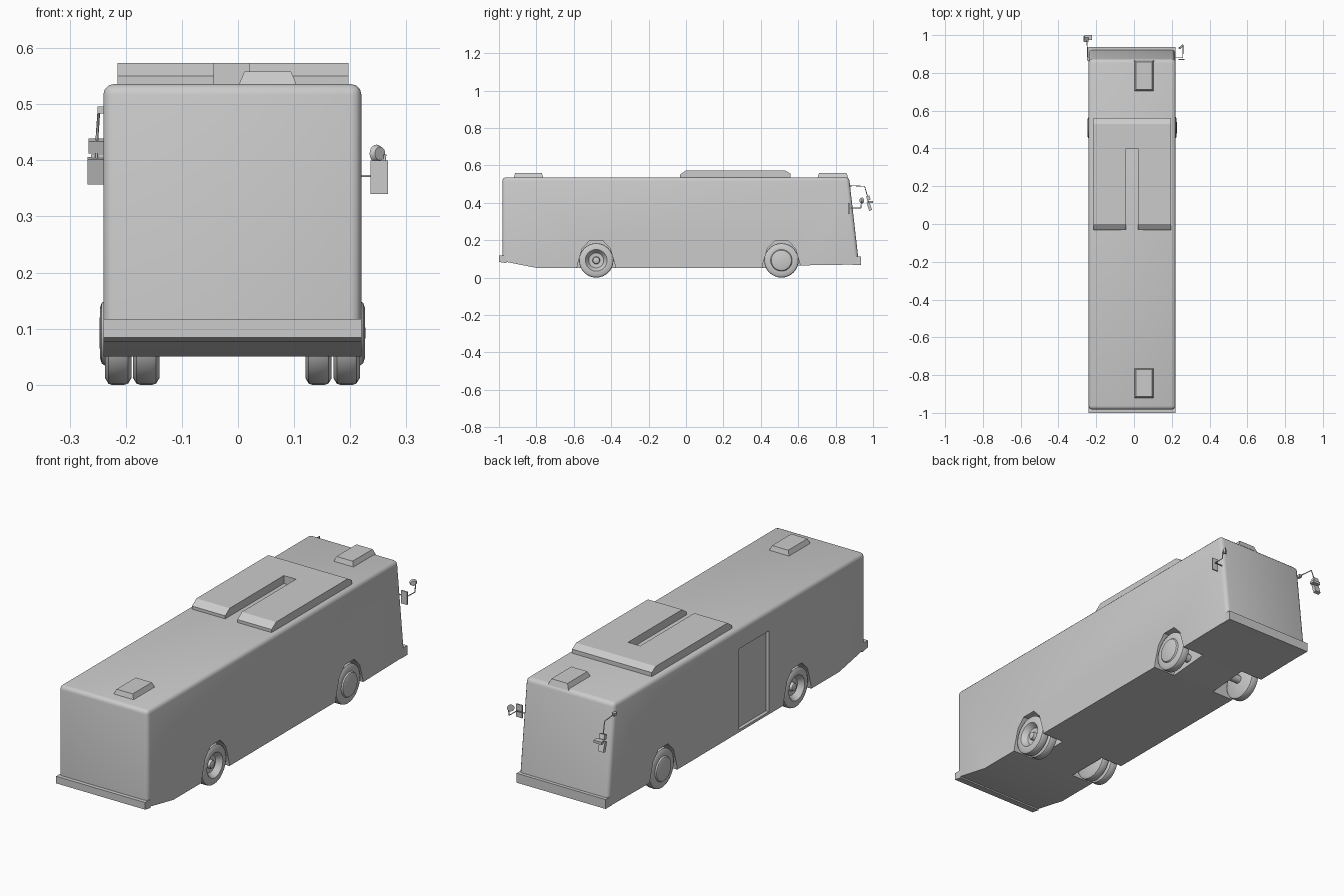
import bpy, bmesh, math
from mathutils import Vector, Matrix

cube = bpy.data.objects.get("Cube")
if cube:
    bpy.data.objects.remove(cube, do_unlink=True)

grey = bpy.data.materials.new("light_grey")
grey.use_nodes = True
COLOUR = (0.6, 0.6, 0.6, 1)
grey.diffuse_color = COLOUR
grey.node_tree.nodes["Principled BSDF"].inputs["Base Color"].default_value = COLOUR

CX, HALF = -0.01, 0.23          # body centre line and half width
REAR_AXLE, FRONT_AXLE = -0.48, 0.51
WHEEL_R = 0.092


def finish(name, bm, smooth=None):
    bmesh.ops.recalc_face_normals(bm, faces=bm.faces[:])
    mesh = bpy.data.meshes.new(name)
    bm.to_mesh(mesh)
    bm.free()
    mesh.materials.append(grey)
    ob = bpy.data.objects.new(name, mesh)
    bpy.context.collection.objects.link(ob)
    if smooth:
        activate(ob)
        bpy.ops.object.shade_smooth_by_angle(angle=math.radians(smooth))
    return ob


def activate(ob):
    bpy.ops.object.select_all(action='DESELECT')
    ob.select_set(True)
    bpy.context.view_layer.objects.active = ob


def prism_mesh(profile, x0, x1):
    """Side profile of (y, z) points extruded across x."""
    bm = bmesh.new()
    face = bm.faces.new([bm.verts.new((x0, y, z)) for y, z in profile])
    moved = bmesh.ops.extrude_face_region(bm, geom=[face])["geom"]
    bmesh.ops.translate(bm, vec=(x1 - x0, 0, 0),
                        verts=[v for v in moved if isinstance(v, bmesh.types.BMVert)])
    bmesh.ops.recalc_face_normals(bm, faces=bm.faces[:])
    return bm


def box(name, lo, hi, tilt=0):
    lo, hi = Vector(lo), Vector(hi)
    bm = bmesh.new()
    bmesh.ops.create_cube(bm, size=1)
    bmesh.ops.scale(bm, vec=hi - lo, verts=bm.verts)
    bmesh.ops.rotate(bm, matrix=Matrix.Rotation(tilt, 3, 'X'), verts=bm.verts)
    bmesh.ops.translate(bm, vec=(lo + hi) / 2, verts=bm.verts)
    return finish(name, bm)


def cut(target, cutters):
    for cutter in cutters:
        mod = target.modifiers.new("cut", 'BOOLEAN')
        mod.operation, mod.solver, mod.object = 'DIFFERENCE', 'EXACT', cutter
        activate(target)
        bpy.ops.object.modifier_apply(modifier=mod.name)
        bpy.data.objects.remove(cutter, do_unlink=True)


def wheel(name, profile, x, y, side):
    """Spin (outward offset, radius) points round the axle."""
    bm = bmesh.new()
    verts = [bm.verts.new((x + side * u, y, WHEEL_R + r)) for u, r in profile]
    edges = [bm.edges.new(pair) for pair in zip(verts, verts[1:])]
    bmesh.ops.spin(bm, geom=verts + edges, cent=(x, y, WHEEL_R), axis=(1, 0, 0),
                   angle=math.tau, steps=32)
    bmesh.ops.remove_doubles(bm, verts=bm.verts, dist=0.0001)
    return finish(name, bm, 35)


def rod(name, points, radius):
    curve = bpy.data.curves.new(name, 'CURVE')
    curve.dimensions = '3D'
    curve.bevel_depth, curve.bevel_resolution = radius, 1
    curve.use_fill_caps = True
    line = curve.splines.new('POLY')
    line.points.add(len(points) - 1)
    for point, co in zip(line.points, points):
        point.co = (*co, 1)
    curve.materials.append(grey)
    ob = bpy.data.objects.new(name, curve)
    bpy.context.collection.objects.link(ob)


# Body shell with rounded roof and corner edges
bm = prism_mesh([(-0.982, 0.088), (-0.79, 0.05), (0.42, 0.05), (0.6, 0.065),
                 (0.925, 0.07), (0.872, 0.536), (-0.982, 0.536)], CX - HALF, CX + HALF)
rounded = [e for e in bm.edges if max(v.co.z for v in e.verts) > 0.5]
bmesh.ops.bevel(bm, geom=rounded, offset=0.019, offset_type='OFFSET', segments=3,
                profile=0.5, affect='EDGES', clamp_overlap=True)
body = finish("body", bm)

# Wheel wells and the recessed door
arch = [(-0.107, 0.02), (-0.1, 0.07), (-0.075, 0.155), (-0.035, 0.197),
        (0.035, 0.197), (0.075, 0.155), (0.1, 0.07), (0.107, 0.02)]
cutters = []
for axle in (REAR_AXLE, FRONT_AXLE):
    for side in (-1, 1):
        xs = sorted((CX + side * 0.115, CX + side * 0.3))
        cutters.append(finish("well_cutter", prism_mesh([(axle + y, z) for y, z in arch], *xs)))
cutters.append(box("door_cutter", (-0.3, -0.27, 0.062), (-0.224, -0.05, 0.44)))
cut(body, cutters)
activate(body)
bpy.ops.object.shade_smooth_by_angle(angle=math.radians(32))

# Bumpers
L, R = CX - HALF, CX + HALF
finish("rear_bumper", prism_mesh([(-1, 0.084), (-0.96, 0.077), (-0.96, 0.117), (-1, 0.117)], L, R))
box("front_bumper", (L, 0.89, 0.068), (R, 0.936, 0.112))

# Roof unit with a central slot
pod = finish("roof_unit", prism_mesh(
    [(-0.033, 0.53), (-0.033, 0.55), (0, 0.573), (0.53, 0.573), (0.56, 0.555), (0.56, 0.53)],
    -0.215, 0.197))
cut(pod, [box("slot_cutter", (-0.043, -0.1, 0.5), (0.02, 0.4, 0.6))])

# Roof hatches
for name, y0, y1 in (("rear_hatch", -0.922, -0.762), ("front_hatch", 0.702, 0.868)):
    bm = bmesh.new()
    bmesh.ops.create_cube(bm, size=1)
    for v in bm.verts:
        shrink = 0.78 if v.co.z > 0 else 1
        v.co = (0.053 + v.co.x * 0.107 * shrink,
                (y0 + y1) / 2 + v.co.y * (y1 - y0) * (shrink + 1) / 2,
                0.558 if v.co.z > 0 else 0.53)
    finish(name, bm)

# Wheels: single at the front, twin at the rear
tyre = [(0, 0), (0, 0.08), (0.006, 0.09), (0.012, WHEEL_R), (0.035, WHEEL_R),
        (0.041, 0.09), (0.047, 0.08), (0.047, 0.058)]
domed = tyre + [(0.053, 0.054), (0.056, 0.045), (0.057, 0)]
dished = tyre + [(0.042, 0.054), (0.022, 0.04), (0.02, 0.02), (0.034, 0.017), (0.037, 0.01), (0.037, 0)]
for side, label in ((-1, "right"), (1, "left")):
    outer, inner = CX + side * 0.18, CX + side * 0.133
    wheel("front_wheel_" + label, domed, outer, FRONT_AXLE, side)
    wheel("rear_outer_wheel_" + label, dished, outer, REAR_AXLE, side)
    wheel("rear_inner_wheel_" + label, tyre + [(0.047, 0)], inner - side * 0.003, REAR_AXLE, side)
    rod("axle_stub_front_" + label, [(CX + side * 0.1, FRONT_AXLE, WHEEL_R),
                                     (outer, FRONT_AXLE, WHEEL_R)], 0.02)

# Mirror pair on the door side, hung from a high arm
box("high_mirror_bracket", (-0.25, 0.865, 0.483), (-0.236, 0.885, 0.496))
rod("high_mirror_arm", [(-0.245, 0.875, 0.492), (-0.248, 0.955, 0.488),
                        (-0.252, 0.972, 0.43), (-0.252, 0.975, 0.39)], 0.0025)
box("upper_mirror", (-0.266, 0.966, 0.414), (-0.24, 0.984, 0.437), 0.3)
box("lower_mirror", (-0.268, 0.972, 0.358), (-0.24, 0.988, 0.405), 0.3)
box("mirror_hood", (-0.262, 0.975, 0.398), (-0.222, 1.0, 0.41))

# Mirror pair on the other side, on a low arm
rod("low_mirror_arm", [(0.215, 0.88, 0.372), (0.258, 0.88, 0.372),
                       (0.26, 0.935, 0.372), (0.262, 0.938, 0.41)], 0.0025)
box("flat_mirror", (0.236, 0.867, 0.34), (0.267, 0.873, 0.4))
bm = bmesh.new()
bmesh.ops.create_cone(bm, cap_ends=True, segments=20, radius1=0.016, radius2=0.012, depth=0.01)
bmesh.ops.rotate(bm, matrix=Matrix.Rotation(math.radians(90), 3, 'X'), verts=bm.verts)
bmesh.ops.rotate(bm, matrix=Matrix.Rotation(math.radians(40), 3, 'Z'), verts=bm.verts)
bmesh.ops.translate(bm, vec=(0.25, 0.938, 0.412), verts=bm.verts)
finish("round_mirror", bm, 35)
